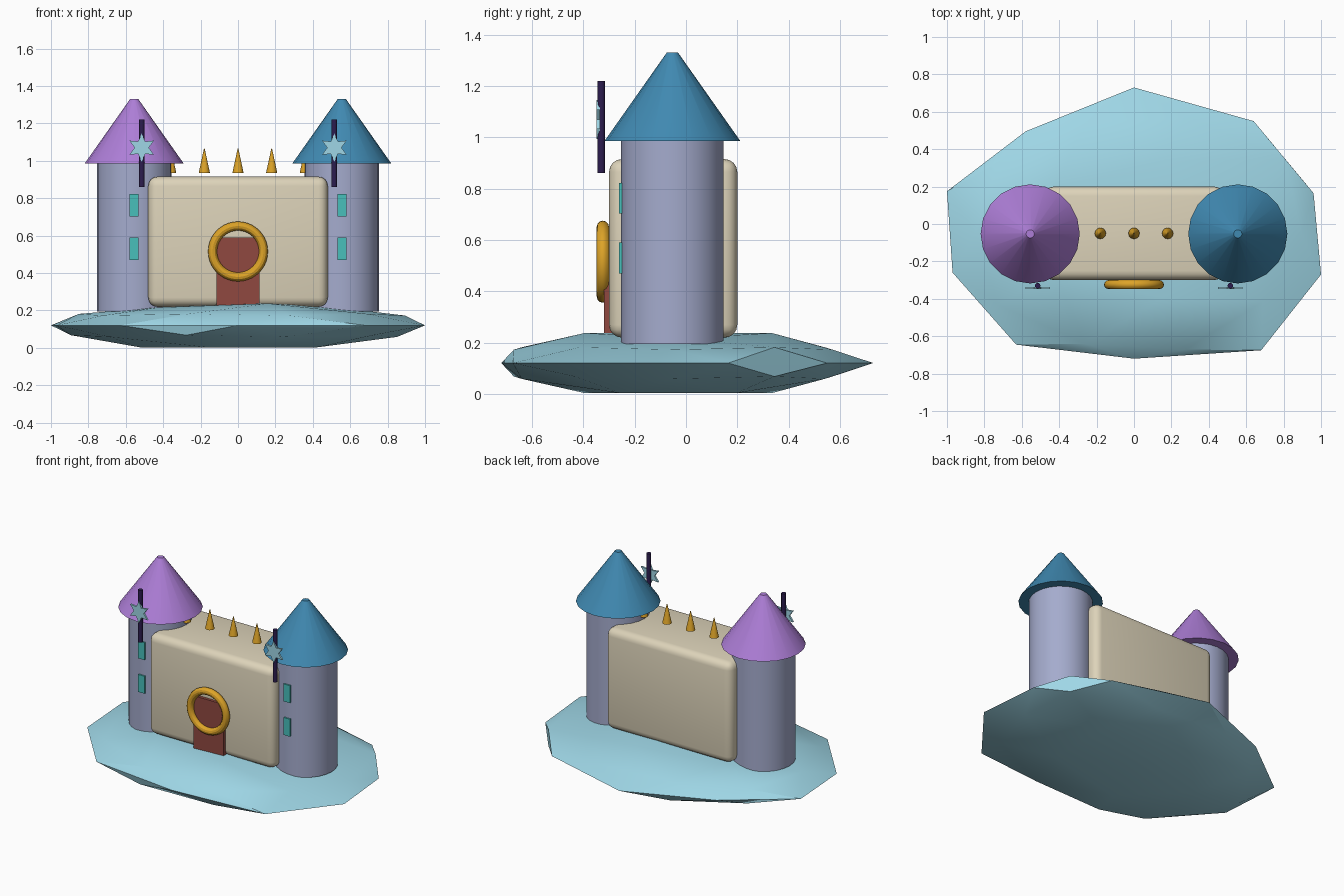
import bpy
import bmesh
from math import atan2, cos, degrees, pi, sin
from mathutils import Vector

cube = bpy.data.objects.get("Cube")
if cube:
    bpy.data.objects.remove(cube, do_unlink=True)


def material(name, r, g, b):
    """Flat material from 0-255 display values."""
    color = [(c / 255) ** 2.2 for c in (r, g, b)] + [1]
    mat = bpy.data.materials.new(name)
    mat.use_nodes = True
    mat.diffuse_color = color
    bsdf = next(n for n in mat.node_tree.nodes if n.type == "BSDF_PRINCIPLED")
    bsdf.inputs["Base Color"].default_value = color
    bsdf.inputs["Roughness"].default_value = 0.8
    return mat


ICE = material("ice_blue", 157, 213, 229)
STONE = material("lavender_stone", 163, 170, 204)
SAND = material("sand", 220, 210, 184)
PURPLE = material("purple", 172, 125, 214)
BLUE = material("deep_blue", 66, 136, 176)
GOLD = material("gold", 220, 162, 44)
BROWN = material("door_brown", 142, 74, 66)
TEAL = material("teal", 74, 190, 186)
DARK = material("dark_violet", 48, 34, 80)


def finish(name, mat, smooth=True):
    obj = bpy.context.object
    obj.name = name
    obj.data.materials.append(mat)
    if smooth:
        bpy.ops.object.shade_smooth_by_angle(angle=pi / 6)
    return obj


def box(name, mat, center, size, bevel=0.0):
    bpy.ops.mesh.primitive_cube_add(size=1, location=center)
    obj = bpy.context.object
    obj.scale = size
    bpy.ops.object.transform_apply(location=False, rotation=False, scale=True)
    if bevel:
        mod = obj.modifiers.new("Rounded edges", "BEVEL")
        mod.width = bevel
        mod.segments = 4
        bpy.ops.object.modifier_apply(modifier=mod.name)
    return finish(name, mat, bevel > 0)


def cone(name, mat, x, y, bottom, top, r1, r2, sides=20):
    bpy.ops.mesh.primitive_cone_add(vertices=sides, radius1=r1, radius2=r2,
                                    depth=top - bottom,
                                    location=(x, y, (top + bottom) / 2))
    return finish(name, mat)


def star(name, mat, center, radius, depth):
    """Six-pointed star plate facing the front."""
    bm = bmesh.new()
    ring = []
    for i in range(12):
        r = radius if i % 2 == 0 else radius * 0.5
        a = pi / 2 + i * pi / 6
        ring.append(bm.verts.new((r * cos(a), -depth / 2, r * sin(a))))
    face = bm.faces.new(ring)
    out = bmesh.ops.extrude_face_region(bm, geom=[face])
    moved = [v for v in out["geom"] if isinstance(v, bmesh.types.BMVert)]
    bmesh.ops.translate(bm, verts=moved, vec=(0, depth, 0))
    bmesh.ops.recalc_face_normals(bm, faces=bm.faces)
    mesh = bpy.data.meshes.new(name)
    bm.to_mesh(mesh)
    bm.free()
    obj = bpy.data.objects.new(name, mesh)
    obj.location = center
    bpy.context.collection.objects.link(obj)
    mesh.materials.append(mat)


# Floating island: squashed low-poly sphere with an uneven rim
RIM = [(0.96, 0.165), (0.64, 0.55), (0, 0.73), (-0.58, 0.495), (-1, 0.175),
       (-0.97, -0.26), (-0.63, -0.645), (0, -0.72), (0.68, -0.675), (1, -0.27)]
bpy.ops.mesh.primitive_ico_sphere_add(subdivisions=2, radius=1)
for v in bpy.context.object.data.vertices:
    x, y, z = v.co
    angle = degrees(atan2(y, x)) % 360
    if abs(z) < 0.1:                       # rim
        x, y = RIM[round((angle - 18) / 36) % 10]
        height = 0
    elif abs(z) < 0.7:                     # shoulders
        x, y, height = x, y * 0.73 - 0.05, z
        if abs(angle - 36) < 5:
            x, y = 0.81, 0.345
    elif abs(z) < 0.95:                    # inner ring, nearly flat
        flat = 1 if abs(y) > 0.4 or z < 0 else 0.82
        x, y, height = x, y * 0.73 - 0.03, flat * (1 if z > 0 else -1)
    else:
        height = z
    v.co = Vector((x, y, 0.12 + 0.117 * height))
finish("island", ICE)

# Keep wall, door and ring
box("castle_wall", SAND, (0, -0.05, 0.567), (0.96, 0.5, 0.696), 0.05)
box("door", BROWN, (0, -0.295, 0.405), (0.23, 0.05, 0.37))
bpy.ops.mesh.primitive_torus_add(major_radius=0.136, minor_radius=0.024,
                                 major_segments=40, minor_segments=12,
                                 location=(0, -0.324, 0.515),
                                 rotation=(pi / 2, 0, 0))
finish("door_ring", GOLD)

# Row of spikes along the wall top
for i in range(-2, 3):
    cone(f"spike_{i + 3}", GOLD, i * 0.18, -0.05, 0.935, 1.065, 0.03, 0.002, 12)

# Towers with roofs, windows, poles and stars
for side, sx, roof in (("right", -1, PURPLE), ("left", 1, BLUE)):
    x = 0.555 * sx
    cone(f"{side}_tower", STONE, x, -0.053, 0.195, 0.99, 0.2, 0.2, 24)
    cone(f"{side}_roof", roof, x, -0.053, 0.985, 1.33, 0.265, 0.022)
    for level, z in (("lower", 0.53), ("upper", 0.762)):
        box(f"{side}_{level}_window", TEAL, (x, -0.252, z), (0.048, 0.02, 0.12))
    cone(f"{side}_pole", DARK, 0.515 * sx, -0.33, 0.86, 1.22, 0.015, 0.015, 12)
    star(f"{side}_star", ICE, (0.515 * sx, -0.342, 1.07), 0.076, 0.013)
